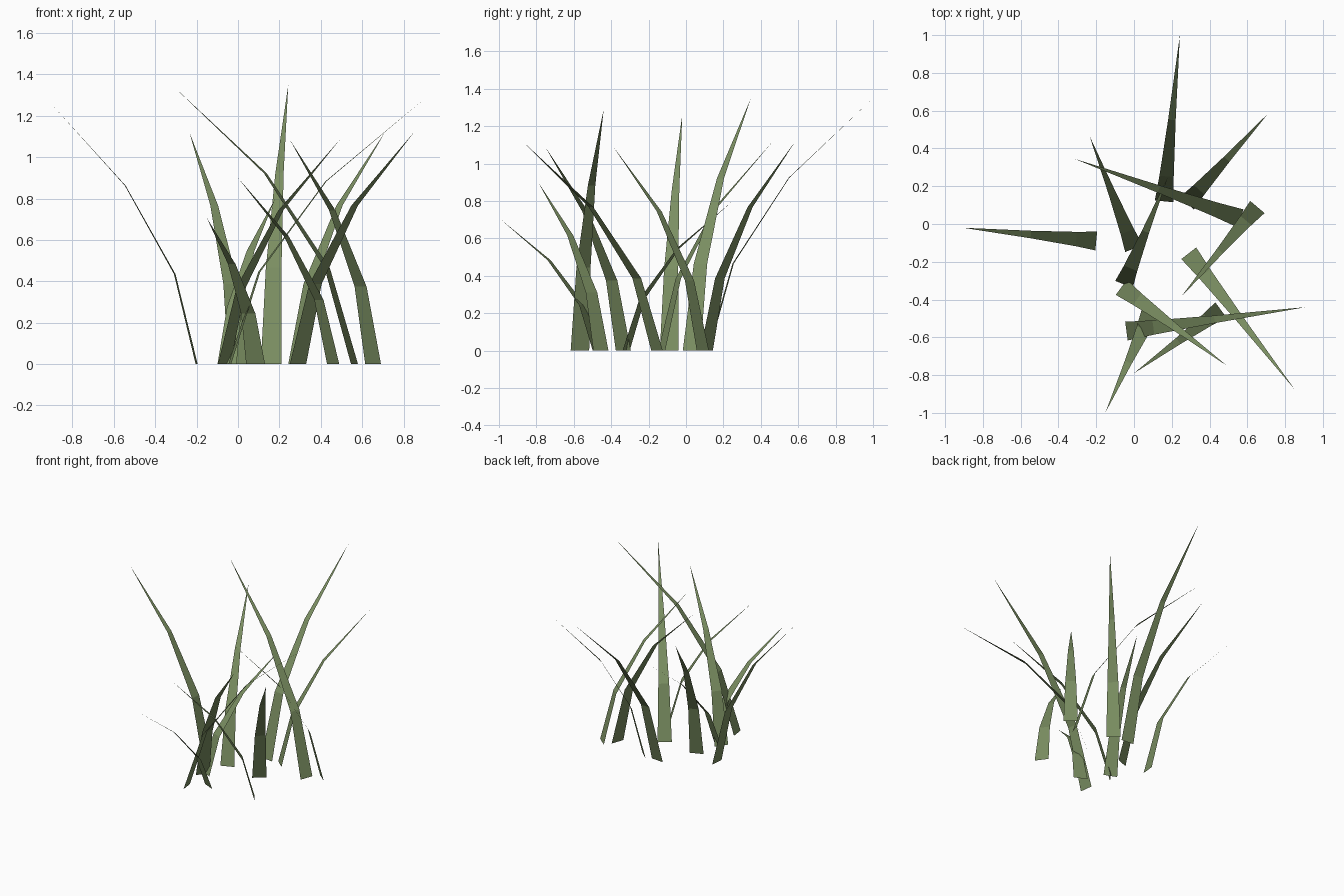
import bpy
from mathutils import Vector

cube = bpy.data.objects.get("Cube")
if cube:
    bpy.data.objects.remove(cube, do_unlink=True)

# One dull green for every blade
green = bpy.data.materials.new("grass_green")
green.use_nodes = True
colour = (0.195, 0.27, 0.12, 1)
green.diffuse_color = colour
bsdf = green.node_tree.nodes["Principled BSDF"]
bsdf.inputs["Base Color"].default_value = colour
bsdf.inputs["Roughness"].default_value = 0.9

WIDTH = 0.1
# Shared bend: reach share, height share, width share
BEND = [(0, 0, 1), (0.15, 0.345, 0.76), (0.49, 0.685, 0.4)]


def blade(name, base, tip):
    """Flat tapering strip that bends outward from its base to a pointed tip."""
    root = Vector((*base, 0))
    end = Vector(tip)
    lean = end - root
    flat = Vector((lean.x, lean.y, 0))
    side = Vector((-lean.y, lean.x, 0)).normalized() * WIDTH / 2
    verts = []
    for reach, rise, wide in BEND:
        mid = root + flat * reach + Vector((0, 0, lean.z * rise))
        verts += [mid - side * wide, mid + side * wide]
    verts.append(end)
    faces = [(0, 1, 3, 2), (2, 3, 5, 4), (4, 5, 6)]
    mesh = bpy.data.meshes.new(name)
    mesh.from_pydata(verts, [], faces)
    mesh.materials.append(green)
    obj = bpy.data.objects.new(name, mesh)
    bpy.context.collection.objects.link(obj)


# Base position and tip of each blade in the tuft
BLADES = [
    ((-0.20, -0.09), (-0.905, -0.02, 1.26)),
    ((0.16, 0.12), (0.243, 1.00, 1.35)),
    ((0.563, 0.03), (-0.315, 0.345, 1.345)),
    ((0.28, 0.11), (0.71, 0.585, 1.12)),
    ((0.00, -0.13), (-0.235, 0.465, 1.12)),
    ((-0.053, -0.32), (0.18, 0.25, 0.80)),
    ((0.653, 0.09), (0.25, -0.385, 1.085)),
    ((0.29, -0.155), (0.85, -0.875, 1.12)),
    ((-0.067, -0.335), (0.492, -0.75, 1.085)),
    ((-0.04, -0.567), (0.91, -0.44, 1.29)),
    ((0.085, -0.478), (-0.15, -0.995, 0.705)),
    ((0.46, -0.455), (0.00, -0.79, 0.90)),
]
for i, (base, tip) in enumerate(BLADES, 1):
    blade(f"grass_blade_{i}", base, tip)
